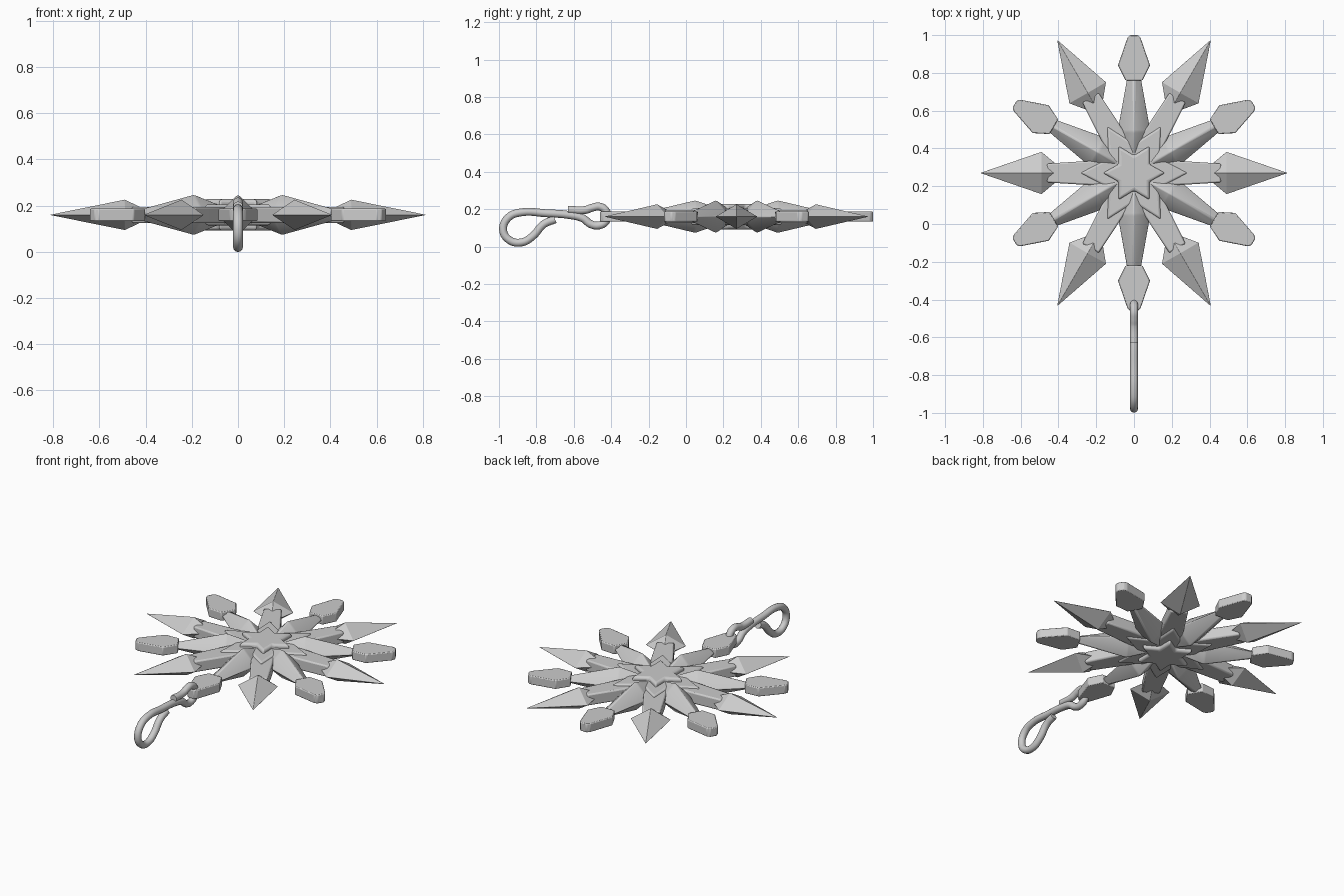
import bpy, bmesh, math
from mathutils import Matrix

if "Cube" in bpy.data.objects:
    bpy.data.objects.remove(bpy.data.objects["Cube"])

CENTRE = (0, 0.27, 0.16)


def finish(bm, name, angle, bevel, segments=2):
    bmesh.ops.recalc_face_normals(bm, faces=bm.faces)
    me = bpy.data.meshes.new(name)
    bm.to_mesh(me)
    bm.free()
    ob = bpy.data.objects.new(name, me)
    bpy.context.collection.objects.link(ob)
    ob.matrix_world = Matrix.Translation(CENTRE) @ Matrix.Rotation(math.radians(angle), 4, 'Z')
    mod = ob.modifiers.new("soft_edges", 'BEVEL')
    mod.width = bevel
    mod.segments = segments
    mod.limit_method = 'ANGLE'
    mod.angle_limit = math.radians(20)
    bpy.ops.object.select_all(action='DESELECT')
    ob.select_set(True)
    bpy.context.view_layer.objects.active = ob
    bpy.ops.object.shade_smooth_by_angle(angle=math.radians(25))
    return ob


def crystal(name, sections, angle, bevel=0.008):
    """Diamond cross-sections (radius, half width, half height) lofted along the arm."""
    bm = bmesh.new()
    rings = [[bm.verts.new(p) for p in ((r, w, 0), (r, 0, h), (r, -w, 0), (r, 0, -h))]
             for r, w, h in sections]
    for a, b in zip(rings, rings[1:]):
        for i in range(4):
            j = (i + 1) % 4
            bm.faces.new((a[i], a[j], b[j], b[i]))
    bm.faces.new(rings[0])
    bm.faces.new(rings[-1])
    return finish(bm, name, angle, bevel)


def slab(name, outline, half, angle, bevel, segments=2):
    """Flat outline extruded evenly above and below the centre plane."""
    bm = bmesh.new()
    face = bm.faces.new([bm.verts.new((x, y, -half)) for x, y in outline])
    top = bmesh.ops.extrude_face_region(bm, geom=[face])
    bmesh.ops.translate(bm, vec=(0, 0, 2 * half),
                        verts=[v for v in top['geom'] if isinstance(v, bmesh.types.BMVert)])
    return finish(bm, name, angle, bevel, segments)


def mirrored(profile):
    return profile + [(x, -y) for x, y in reversed(profile)]


def star(outer, inner):
    return [((outer, inner)[i % 2] * math.cos(i * math.pi / 6),
             (outer, inner)[i % 2] * math.sin(i * math.pi / 6)) for i in range(12)]


for k in range(6):
    a = 60 * k
    # long arms with spear tips
    slab(f"arm_bar_{k}", mirrored([(0.05, 0.07), (0.30, 0.06), (0.46, 0.05)]), 0.035, a, 0.008)
    crystal(f"spear_tip_{k}", [(0.415, 0.05, 0.03), (0.49, 0.112, 0.066), (0.812, 0.001, 0.001)],
            a, 0.004)
    # short arms with inner crystal and flat outer gem
    crystal(f"inner_crystal_{k}", [(0.08, 0.05, 0.04), (0.22, 0.09, 0.09), (0.53, 0.034, 0.014)],
            a + 30)
    slab(f"outer_gem_{k}", mirrored([(0.49, 0.045), (0.57, 0.085), (0.715, 0.035), (0.73, 0.02)]),
         0.027, a + 30, 0.005)

# stacked centre stars
slab("large_star", star(0.285, 0.155), 0.045, 0, 0.012, 3)
slab("small_star", star(0.165, 0.093), 0.068, 0, 0.014, 3)

# bent wire hanging hook (y, z path)
path = [(-0.70, 0.145), (-0.76, 0.12), (-0.82, 0.055), (-0.88, 0.022), (-0.945, 0.035),
        (-0.978, 0.09), (-0.95, 0.155), (-0.88, 0.183), (-0.75, 0.178), (-0.62, 0.168),
        (-0.55, 0.15), (-0.51, 0.12), (-0.465, 0.113), (-0.425, 0.14), (-0.425, 0.185),
        (-0.46, 0.213), (-0.50, 0.208), (-0.54, 0.195), (-0.63, 0.197)]
cu = bpy.data.curves.new("hanging_hook", 'CURVE')
cu.dimensions = '3D'
cu.bevel_depth = 0.021
cu.bevel_resolution = 4
cu.use_fill_caps = True
sp = cu.splines.new('BEZIER')
sp.bezier_points.add(len(path) - 1)
for p, (y, z) in zip(sp.bezier_points, path):
    p.co = (0, y, z)
    p.handle_left_type = p.handle_right_type = 'AUTO'
sp.resolution_u = 5
hook = bpy.data.objects.new("hanging_hook", cu)
bpy.context.collection.objects.link(hook)
bpy.ops.object.select_all(action='DESELECT')
hook.select_set(True)
bpy.context.view_layer.objects.active = hook
bpy.ops.object.convert(target='MESH')
bpy.ops.object.shade_smooth_by_angle(angle=math.radians(50))
